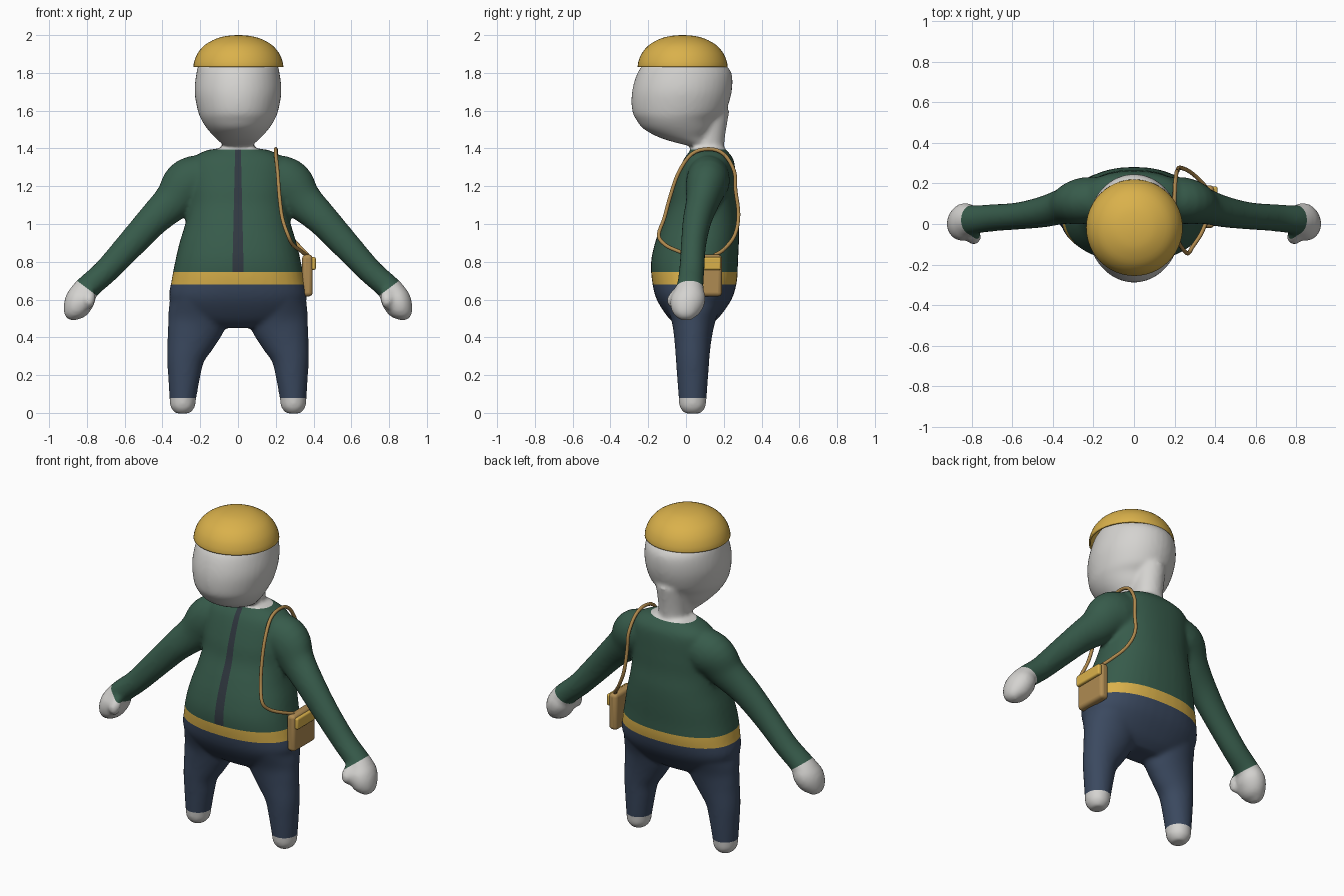
import bpy, bmesh, math
from mathutils import Vector

default = bpy.data.objects.get("Cube")
if default:
    bpy.data.objects.remove(default, do_unlink=True)


def material(name, r, g, b):
    m = bpy.data.materials.new(name)
    m.use_nodes = True
    m.diffuse_color = (r, g, b, 1)
    bsdf = m.node_tree.nodes["Principled BSDF"]
    bsdf.inputs["Base Color"].default_value = (r, g, b, 1)
    bsdf.inputs["Roughness"].default_value = 0.8
    return m


skin = material("pale grey", 0.66, 0.65, 0.63)
green = material("jacket green", 0.038, 0.105, 0.07)
navy = material("trouser blue", 0.043, 0.066, 0.115)
gold = material("gold", 0.70, 0.44, 0.07)
dark = material("zip grey", 0.03, 0.04, 0.052)
tan = material("bag tan", 0.43, 0.26, 0.085)
leather = material("strap brown", 0.43, 0.25, 0.075)


def add_object(name, data, *mats):
    ob = bpy.data.objects.new(name, data)
    bpy.context.scene.collection.objects.link(ob)
    for m in mats:
        data.materials.append(m)
    return ob


def smooth(ob, angle=None):
    bpy.ops.object.select_all(action="DESELECT")
    ob.select_set(True)
    bpy.context.view_layer.objects.active = ob
    if angle:
        bpy.ops.object.shade_smooth_by_angle(angle=math.radians(angle))
    else:
        bpy.ops.object.shade_smooth()


def catmull(a, b, c, d, t):
    return 0.5 * (2 * b + (c - a) * t + (2 * a - 5 * b + 4 * c - d) * t * t
                  + (3 * b - a - 3 * c + d) * t ** 3)


def spread(stations, steps=5):
    """Smoothly fill in between the given rows of numbers."""
    out, last = [], len(stations) - 1
    for i in range(last):
        rows = [stations[min(max(i + k, 0), last)] for k in (-1, 0, 1, 2)]
        for s in range(steps):
            out.append([catmull(*v, s / steps) for v in zip(*rows)])
    return out + [list(stations[-1])]


def tube(bm, stations, side=1, power=2.0, n=40):
    """Closed loft; each station is x, y, z, half width, half depth."""
    rows = spread(stations)
    rings = []
    for i, (x, y, z, w, d) in enumerate(rows):
        p, q = rows[max(i - 1, 0)], rows[min(i + 1, len(rows) - 1)]
        across = Vector((-(q[2] - p[2]), 0, q[0] - p[0])).normalized()
        ring = []
        for k in range(n):
            a = math.tau * k / n
            c, s = math.cos(a), math.sin(a)
            u = math.copysign(abs(c) ** (2 / power), c)
            v = math.copysign(abs(s) ** (2 / power), s)
            co = Vector((x, y, z)) + across * (u * w) + Vector((0, v * d, 0))
            co.x *= side
            ring.append(bm.verts.new(co))
        rings.append(ring)
    faces = [bm.faces.new(rings[0]), bm.faces.new(rings[-1])]
    for lo, hi in zip(rings, rings[1:]):
        for k in range(n):
            j = (k + 1) % n
            faces.append(bm.faces.new((lo[k], lo[j], hi[j], hi[k])))
    bmesh.ops.recalc_face_normals(bm, faces=faces)


# Body: torso, head, limbs lofted, then fused into one soft skin
torso = [(0, .04, .45, .15, .07), (0, .04, .5, .29, .13), (0, .043, .6, .362, .198),
         (0, .045, .7, .352, .225), (0, .045, .8, .333, .23), (0, .058, .9, .31, .222),
         (0, .075, 1.0, .28, .205), (0, .09, 1.1, .262, .18), (0, .1, 1.2, .26, .166),
         (0, .118, 1.33, .25, .137), (0, .12, 1.385, .18, .1), (0, .115, 1.4, .1, .085)]
head = [(0, .09, 1.41, .07, .06), (0, 0, 1.45, .115, .12), (0, -.035, 1.5, .16, .185),
        (0, -.046, 1.55, .193, .216), (0, -.037, 1.6, .213, .248), (0, -.022, 1.7, .23, .264),
        (0, -.008, 1.8, .22, .249), (0, -.01, 1.86, .2, .2), (0, -.01, 1.92, .14, .14),
        (0, -.01, 1.95, .05, .05)]
neck = [(0, .115, 1.34, .085, .085), (0, .115, 1.45, .085, .09), (0, .13, 1.6, .09, .1)]
arm = [(.08, .12, 1.27, .1, .1), (.25, .115, 1.22, .135, .115), (.345, .09, 1.12, .105, .09),
       (.45, .06, 1.02, .086, .077), (.57, .04, .89, .076, .067), (.7, .03, .75, .067, .067),
       (.8, .02, .66, .066, .073), (.83, .012, .61, .077, .092), (.855, .005, .56, .072, .087),
       (.875, 0, .52, .052, .062), (.882, 0, .492, .02, .03)]
thumb = [(.8, -.03, .66, .03, .03), (.79, -.06, .62, .035, .035), (.79, -.07, .58, .03, .03),
         (.8, -.06, .55, .012, .012)]
leg = [(.2, .04, .62, .155, .17), (.215, .04, .5, .157, .12), (.245, .037, .4, .133, .1),
       (.275, .035, .3, .102, .09), (.285, .035, .2, .086, .083), (.292, .035, .08, .071, .074),
       (.293, .035, .03, .064, .068), (.293, .035, -.003, .038, .042)]
bm = bmesh.new()
tube(bm, torso, power=2.3)
tube(bm, head)
tube(bm, neck)
for side in (1, -1):
    for limb in (arm, thumb, leg):
        tube(bm, limb, side)
raw = bpy.data.meshes.new("body_raw")
bm.to_mesh(raw)
bm.free()
body = add_object("body", raw)
remesh = body.modifiers.new("fuse", "REMESH")
remesh.mode = "VOXEL"
remesh.voxel_size = 0.012
soften = body.modifiers.new("soften", "SMOOTH")
soften.factor = 0.5
soften.iterations = 8
graph = bpy.context.evaluated_depsgraph_get()
fused = bpy.data.meshes.new_from_object(body.evaluated_get(graph))
body.modifiers.clear()
body.data = fused
fused.materials.clear()
for m in (skin, green, navy, gold, dark):
    fused.materials.append(m)

# Clean cuts along every clothing edge, then colour by region
SOLE, BELT_LOW, BELT_TOP, COLLAR = 0.08, 0.68, 0.745, 1.395
bm = bmesh.new()
bm.from_mesh(fused)
cuts = [((0, 0, z), (0, 0, 1)) for z in (SOLE, BELT_LOW, BELT_TOP, COLLAR)]
for s in (1, -1):
    cuts.append(((s * .8, 0, .66), (s * .6, 0, -.8)))
    cuts.append(((s * .015, 0, 1.4), (s * .65, 0, .015)))
for co, no in cuts:
    bmesh.ops.bisect_plane(bm, geom=bm.verts[:] + bm.edges[:] + bm.faces[:],
                           plane_co=co, plane_no=Vector(no).normalized(), dist=1e-5)
bm.normal_update()
for f in bm.faces:
    c = f.calc_center_median()
    x = abs(c.x)
    hand = x > .6 and (x - .8) * .6 - (c.z - .66) * .8 > 0
    if hand or c.z > COLLAR or c.z < SOLE:
        f.material_index = 0
    elif x > .5:
        f.material_index = 1
    elif c.z < BELT_LOW:
        f.material_index = 2
    elif c.z < BELT_TOP:
        f.material_index = 3
    elif c.y < .1 and f.normal.y < 0 and x < .015 + .015 * (1.4 - c.z) / .65:
        f.material_index = 4
    else:
        f.material_index = 1
bm.to_mesh(fused)
bm.free()
smooth(body)

# Cap: open dome with a little thickness
profile = spread([(.238, 1.832), (.234, 1.86), (.215, 1.905), (.175, 1.95), (.11, 1.984),
                  (.05, 1.997), (0, 2.0)], 3)
bm = bmesh.new()
verts = [bm.verts.new((r, 0, z)) for r, z in profile]
edges = [bm.edges.new(p) for p in zip(verts, verts[1:])]
bmesh.ops.spin(bm, geom=verts + edges, cent=(0, 0, 0), axis=(0, 0, 1),
               angle=math.tau, steps=48, use_duplicate=False)
bmesh.ops.remove_doubles(bm, verts=bm.verts, dist=1e-4)
bmesh.ops.recalc_face_normals(bm, faces=bm.faces)
mesh = bpy.data.meshes.new("cap")
bm.to_mesh(mesh)
bm.free()
cap = add_object("cap", mesh, gold)
cap.location = (0.002, -0.018, 0)
shell = cap.modifiers.new("thickness", "SOLIDIFY")
shell.thickness = 0.01
shell.offset = -1
smooth(cap, 40)


def rounded_box(name, lo, hi, bevel, mat):
    bm = bmesh.new()
    bmesh.ops.create_cube(bm, size=1)
    for v in bm.verts:
        v.co = [l + (h - l) * (c + .5) for l, h, c in zip(lo, hi, v.co)]
    mesh = bpy.data.meshes.new(name)
    bm.to_mesh(mesh)
    bm.free()
    ob = add_object(name, mesh, mat)
    mod = ob.modifiers.new("round", "BEVEL")
    mod.width = bevel
    mod.segments = 4
    smooth(ob, 40)


# Shoulder bag and its flap
rounded_box("bag", (.34, -.02, .617), (.395, .19, .838), .02, tan)
rounded_box("bag_flap", (.385, -.01, .757), (.412, .185, .825), .01, gold)

# Strap looping over the shoulder to both ends of the bag
path = [(.36, .02, .835), (.33, -.05, .86), (.29, -.11, .89), (.265, -.145, .94),
        (.235, -.115, 1.03), (.22, -.085, 1.14), (.21, -.04, 1.27), (.2, .03, 1.37),
        (.2, .12, 1.397), (.203, .2, 1.37), (.21, .255, 1.28), (.215, .262, 1.18),
        (.225, .278, 1.05), (.275, .258, .94), (.34, .2, .865), (.37, .15, .835)]
curve = bpy.data.curves.new("strap", "CURVE")
curve.dimensions = "3D"
curve.bevel_depth = 0.01
curve.bevel_resolution = 3
curve.use_fill_caps = True
spline = curve.splines.new("POLY")
points = spread(path, 4)
spline.points.add(len(points) - 1)
for p, co in zip(spline.points, points):
    p.co = (*co, 1)
spline.use_smooth = True
add_object("strap", curve, leather)
